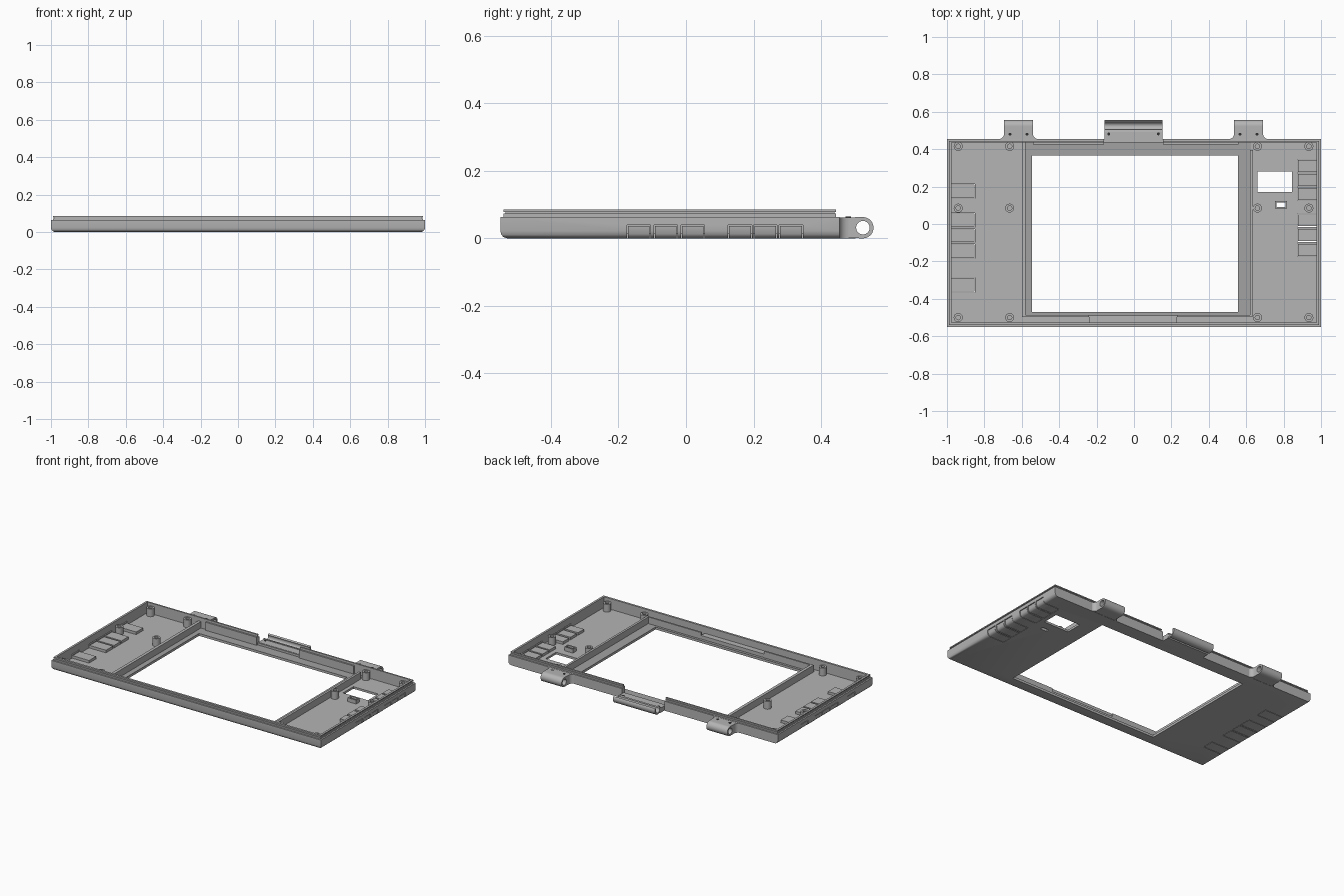
import bpy, bmesh, math

if "Cube" in bpy.data.objects:
    bpy.data.objects.remove(bpy.data.objects["Cube"])


def material(name, v):
    m = bpy.data.materials.new(name)
    m.use_nodes = True
    m.diffuse_color = (v, v, v, 1)
    m.node_tree.nodes["Principled BSDF"].inputs["Base Color"].default_value = (v, v, v, 1)
    return m


GREY = material("grey plastic", 0.46)
DARK_GREY = material("shaded grey plastic", 0.36)
BLACK = material("dark screw hole", 0.03)


def finish(name, bm, mat=GREY):
    bmesh.ops.recalc_face_normals(bm, faces=bm.faces)
    mesh = bpy.data.meshes.new(name)
    bm.to_mesh(mesh)
    bm.free()
    ob = bpy.data.objects.new(name, mesh)
    bpy.context.collection.objects.link(ob)
    mesh.materials.append(mat)
    return ob


def smooth(ob):
    bpy.ops.object.select_all(action='DESELECT')
    ob.select_set(True)
    bpy.context.view_layer.objects.active = ob
    bpy.ops.object.shade_smooth_by_angle(angle=math.radians(40))


def loft(bm, rings, closed=False):
    """Bridge equal-length point rings; close the chain or cap its ends."""
    vs = [[bm.verts.new(p) for p in r] for r in rings]
    n = len(vs[0])
    pairs = list(zip(vs, vs[1:])) + ([(vs[-1], vs[0])] if closed else [])
    for a, b in pairs:
        for i in range(n):
            j = (i + 1) % n
            bm.faces.new((a[i], a[j], b[j], b[i]))
    if not closed:
        bm.faces.new(vs[0])
        bm.faces.new(vs[-1])


def rect(x0, x1, y0, y1, z):
    return [(x0, y0, z), (x1, y0, z), (x1, y1, z), (x0, y1, z)]


def add_box(bm, x0, x1, y0, y1, z0, z1):
    loft(bm, [rect(x0, x1, y0, y1, z0), rect(x0, x1, y0, y1, z1)])


def box(name, *dims, mat=GREY):
    bm = bmesh.new()
    add_box(bm, *dims)
    return finish(name, bm, mat)


def circle(x, y, r, z, n=20):
    return [(x + r * math.cos(i * math.tau / n), y + r * math.sin(i * math.tau / n), z)
            for i in range(n)]


FLOOR = 0.014
SCREEN = (-0.545, 0.555, -0.47, 0.365)
RIGHT_KEYS = [(-0.175, -0.105), (-0.095, -0.025), (-0.015, 0.055),
              (0.125, 0.195), (0.2, 0.27), (0.276, 0.346)]
LEFT_KEYS = [(0.135, 0.215), (-0.02, 0.06), (-0.1, -0.026), (-0.185, -0.106), (-0.365, -0.285)]

# Tray: side/front inset, back inset, height; rounded base, step and lip
profile = [(.02, 0, 0), (.009, 0, .004), (.003, 0, .011), (0, 0, .022), (0, 0, .063),
           (.01, .01, .063), (.01, .01, .073), (.015, .015, .073), (.015, .015, .078),
           (.01, .01, .078), (.01, .01, .085), (.024, .02, .085), (.024, .02, FLOOR)]
bm = bmesh.new()
loft(bm, [rect(s - 1, 1 - s, s - 0.55, 0.455 - b, z) for s, b, z in profile])
tray = finish("tray", bm)

# Openings: screen, side window, slot, hinge notch and key cut-outs
bm = bmesh.new()
add_box(bm, *SCREEN, -0.1, 0.05)
add_box(bm, 0.66, 0.845, 0.17, 0.28, -0.1, 0.05)
add_box(bm, 0.762, 0.81, 0.092, 0.114, -0.1, 0.05)
add_box(bm, -0.16, 0.155, 0.42, 0.5, 0.03, 0.2)
for y0, y1 in RIGHT_KEYS:
    add_box(bm, 0.875, 1.1, y0, y1, -0.1, 0.04)
for y0, y1 in LEFT_KEYS:
    add_box(bm, -1.1, -0.85, y0, y1, -0.1, 0.04)
cutter = finish("opening_cutter", bm)
cutter.hide_render = True
mod = tray.modifiers.new("openings", 'BOOLEAN')
mod.operation = 'DIFFERENCE'
mod.solver = 'EXACT'
mod.object = cutter
bpy.context.view_layer.objects.active = tray
bpy.ops.object.modifier_apply(modifier=mod.name)
bpy.data.objects.remove(cutter)
smooth(tray)


# Side keys with a rounded lower outer edge
def key(name, side, inner, y0, y1):
    g = 0.003
    outline = [(inner, 0), (.982, 0), (.991, .005), (.997, .013), (.998, .036), (.973, .036),
               (.973, .03), (inner, .03)]
    bm = bmesh.new()
    loft(bm, [[(side * x, y, z) for x, z in outline] for y in (y0 + g, y1 - g)])
    smooth(finish(name, bm))


for i, (a, b) in enumerate(RIGHT_KEYS):
    key(f"left_side_key_{i + 1}", 1, 0.877, a, b)
for i, (a, b) in enumerate(LEFT_KEYS):
    key(f"right_side_key_{i + 1}", -1, 0.852, a, b)

# Screen border and ribs
bm = bmesh.new()
outer = (-0.59, 0.625, -0.49, 0.435)
z0, z1 = FLOOR - 0.002, FLOOR + 0.002
loft(bm, [rect(*outer, z0), rect(*outer, z1), rect(*SCREEN, z1), rect(*SCREEN, z0)], True)
finish("screen_border", bm, DARK_GREY)
box("right_rib", -0.6, -0.58, -0.495, 0.436, 0.01, 0.06)
box("left_rib", 0.62, 0.635, -0.495, 0.395, 0.01, 0.06)
box("front_rib_right", -0.6, -0.24, -0.497, -0.486, 0.01, 0.06)
box("front_rib_left", 0.23, 0.635, -0.497, -0.486, 0.01, 0.06)
box("front_ledge", -0.24, 0.23, -0.527, -0.488, 0.01, 0.04)
for x0, x1 in ((-0.54, -0.16), (0.155, 0.56)):
    box("back_rib", x0, x1, 0.425, 0.437, 0.01, 0.07)

# Small raised collar around the slot
bm = bmesh.new()
hole, rim = (0.762, 0.81, 0.092, 0.114), (0.754, 0.818, 0.084, 0.122)
loft(bm, [rect(*rim, 0.01), rect(*rim, 0.04), rect(*hole, 0.04), rect(*hole, 0.01)], True)
finish("slot_collar", bm)

# Screw posts
for x in (-0.94, -0.665, 0.66, 0.935):
    for y in (-0.5, 0.085, 0.415):
        bm = bmesh.new()
        loft(bm, [circle(x, y, r, z) for r, z in
                  ((.024, .01), (.024, .066), (.012, .066), (.012, .016))])
        smooth(finish("screw_post", bm))

# Hinge lugs with pin bores, flared roots and screw holes
CY, CZ, R, BORE, N = 0.524, 0.0315, 0.0315, 0.02, 32


def lug_ring(x, r, body):
    pts = []
    for i in range(N):
        a = (i + 0.5) * math.tau / N
        y, z = CY + r * math.cos(a), CZ + r * math.sin(a)
        pts.append((x, 0.45 if body and y < CY - r * 0.15 else y, z))
    return pts


for x0, x1 in ((-0.695, -0.54), (0.535, 0.69)):
    bm = bmesh.new()
    loft(bm, [lug_ring(x0, R, True), lug_ring(x1, R, True),
              lug_ring(x1, BORE, False), lug_ring(x0, BORE, False)], True)
    smooth(finish("hinge_lug", bm))
    for x, s in ((x0, -1), (x1, 1)):
        f = 0.028
        arc = [(x + s * f * (1 - math.cos(t * math.pi / 12)),
                0.454 + f * (1 - math.sin(t * math.pi / 12))) for t in range(7)]
        outline = [(x, 0.454)] + arc
        bm = bmesh.new()
        loft(bm, [[(px, py, z) for px, py in outline] for z in (0.0, 0.062)])
        smooth(finish("lug_fillet", bm))
    for x in (x0 + 0.032, x1 - 0.032):
        bm = bmesh.new()
        loft(bm, [circle(x, 0.48, 0.008, z) for z in (0.06, 0.0645)])
        finish("lug_screw_hole", bm, BLACK)

# Central hinge cradle, open at the top
box("cradle_plate", -0.158, 0.153, 0.44, 0.502, 0.0, 0.032)
angles = [math.radians(170 + 15 * i) for i in range(16)]
section = [(CY + R * math.cos(a), CZ + R * math.sin(a)) for a in angles]
section += [(CY + BORE * math.cos(a), CZ + BORE * math.sin(a)) for a in reversed(angles)]
bm = bmesh.new()
loft(bm, [[(x, y, z) for y, z in section] for x in (-0.158, 0.153)])
smooth(finish("hinge_cradle", bm))
for x in (-0.135, 0.13):
    bm = bmesh.new()
    loft(bm, [circle(x, 0.482, 0.008, z) for z in (0.03, 0.034)])
    finish("cradle_screw_hole", bm, BLACK)
